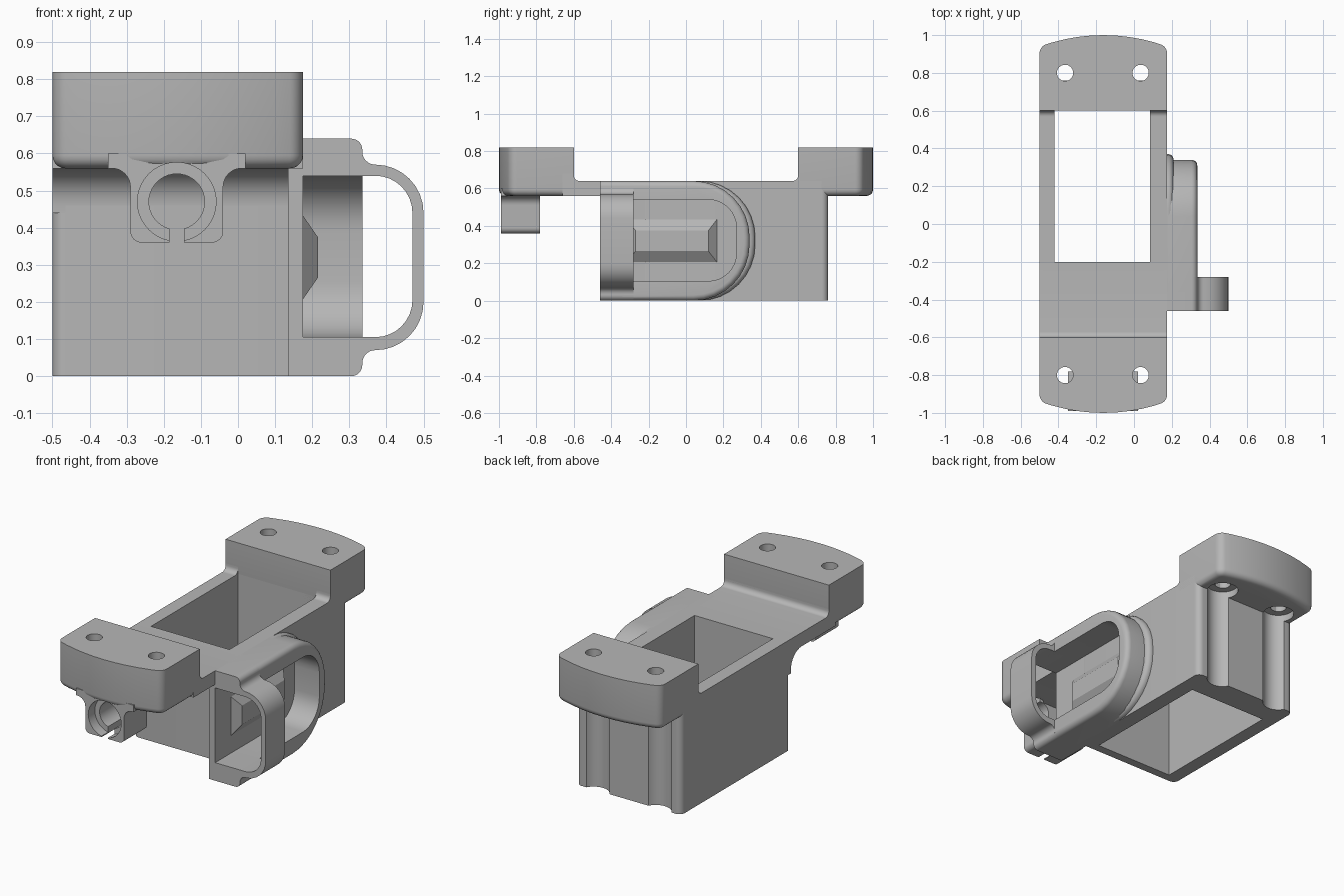
import bpy, bmesh, math
from mathutils import Vector

cube = bpy.data.objects.get("Cube")
if cube:
    bpy.data.objects.remove(cube, do_unlink=True)

grey = bpy.data.materials.new("plain grey")
grey.use_nodes = True
grey.diffuse_color = (0.47, 0.47, 0.47, 1)
for node in grey.node_tree.nodes:
    if node.type == 'BSDF_PRINCIPLED':
        node.inputs["Base Color"].default_value = grey.diffuse_color

LEFT, RIGHT, MID = -0.5, 0.175, -0.165
AXES = {
    'x': lambda u, v, d: (d, u, v),
    'y': lambda u, v, d: (u, d, v),
    'z': lambda u, v, d: (u, v, d),
}


def rounded(points, steps=8):
    """Outline whose corners (u, v, radius) are replaced by arcs."""
    out = []
    for i, p in enumerate(points):
        here = Vector(p[:2])
        if len(p) < 3:
            out.append(here)
            continue
        a = (Vector(points[i - 1][:2]) - here).normalized()
        b = (Vector(points[(i + 1) % len(points)][:2]) - here).normalized()
        half = a.angle(b) / 2
        radius = p[2]
        centre = here + (a + b).normalized() * radius / math.sin(half)
        start = here + a * radius / math.tan(half) - centre
        end = here + b * radius / math.tan(half) - centre
        total = start.angle(end)
        for k in range(steps + 1):
            t = k / steps
            w = (start * math.sin((1 - t) * total) + end * math.sin(t * total)) / math.sin(total)
            out.append(centre + w)
    return out


def prism(name, points, axis, low, high, soft=0, soft_end='high'):
    """Extrude an outline along an axis, optionally rounding one end's rim."""
    place = AXES[axis]
    outline = rounded(points)
    bm = bmesh.new()
    caps = []
    for d in (low, high):
        caps.append([bm.verts.new(place(p[0], p[1], d)) for p in outline])
    faces = [bm.faces.new(c) for c in caps]
    n = len(outline)
    for i in range(n):
        j = (i + 1) % n
        bm.faces.new((caps[0][i], caps[0][j], caps[1][j], caps[1][i]))
    bmesh.ops.recalc_face_normals(bm, faces=bm.faces)
    if soft:
        rim = faces[soft_end == 'high'].edges
        bmesh.ops.bevel(bm, geom=list(rim), offset=soft, segments=5, profile=0.5,
                        affect='EDGES', clamp_overlap=False)
    mesh = bpy.data.meshes.new(name)
    bm.to_mesh(mesh)
    bm.free()
    mesh.materials.append(grey)
    obj = bpy.data.objects.new(name, mesh)
    bpy.context.scene.collection.objects.link(obj)
    return obj


def box(u0, u1, v0, v1, r=None):
    corners = [(u0, v0), (u1, v0), (u1, v1), (u0, v1)]
    return [c + (r,) for c in corners] if r else corners


def circle(u, v, r, sides=40):
    return [(u + r * math.cos(math.tau * i / sides), v + r * math.sin(math.tau * i / sides))
            for i in range(sides)]


def activate(obj):
    bpy.ops.object.select_all(action='DESELECT')
    obj.select_set(True)
    bpy.context.view_layer.objects.active = obj


def cut(obj, *cutter):
    tool = prism("cutter", *cutter)
    tool.hide_render = True
    mod = obj.modifiers.new("cut", 'BOOLEAN')
    mod.operation = 'DIFFERENCE'
    mod.solver = 'EXACT'
    mod.object = tool
    activate(obj)
    bpy.ops.object.modifier_apply(modifier=mod.name)
    bpy.data.objects.remove(tool, do_unlink=True)


parts = []
HOLES = (-0.365, 0.035)

# Open rectangular housing with screw grooves down its back
housing = prism("housing", box(LEFT, RIGHT, -0.25, 0.76, 0.035), 'z', 0, 0.64)
cut(housing, box(-0.42, 0.085, -0.2, 0.6), 'z', -0.1, 0.9)
for x in HOLES:
    cut(housing, circle(x, 0.8, 0.085), 'z', -0.1, 0.6)
parts.append(housing)

# Bridge plate with fillets to the housing and the front flange
parts.append(prism("bridge_plate", [
    (-0.66, 0.56), (-0.25, 0.56, 0.1), (-0.25, 0.44), (-0.22, 0.44), (-0.22, 0.64),
    (-0.6, 0.64, 0.03), (-0.6, 0.68), (-0.66, 0.68)], 'x', LEFT, RIGHT))

# Small fillets on the housing walls beside the back flange
for side, x0, x1 in (("right", LEFT, -0.42), ("left", 0.085, RIGHT)):
    parts.append(prism(side + "_wall_fillet", [
        (0.61, 0.63), (0.56, 0.63), (0.56, 0.64), (0.6, 0.64, 0.03),
        (0.6, 0.68), (0.61, 0.68)], 'x', x0, x1))

# Mounting flanges with bowed ends and two screw holes each
flanges = {}
half = (RIGHT - LEFT) / 2
middle = (RIGHT + LEFT) / 2
for name, s in (("front_flange", -1), ("back_flange", 1)):
    bow = []
    for i in range(11):
        t = 1 - i / 5
        p = (middle + half * t, s * (1 - 0.06 * t * t))
        bow.append(p + (0.05,) if i in (0, 10) else p)
    outline = [(LEFT, s * 0.6), (RIGHT, s * 0.6)] + bow
    flange = prism(name, outline, 'z', 0.56, 0.82, 0.035, 'low')
    for x in HOLES:
        cut(flange, circle(x, s * 0.8, 0.043), 'z', 0.4, 1)
    flanges[name] = flange
    parts.append(flange)
for x in HOLES:
    cut(flanges["back_flange"], circle(x, 0.8, 0.085), 'z', 0.4, 0.6)

# Split ring clip hanging under the front flange
clip = prism("ring_clip", [
    (-0.35, 0.6), (-0.35, 0.56), (-0.29, 0.56, 0.05), (-0.29, 0.36, 0.03),
    (-0.04, 0.36, 0.03), (-0.04, 0.56, 0.05), (0.02, 0.56), (0.02, 0.6)],
    'y', -0.99, -0.78)
cut(clip, circle(MID, 0.47, 0.075), 'y', -1.1, -0.7)
cut(clip, box(MID - 0.02, MID + 0.02, 0.3, 0.42), 'y', -1.1, -0.7)
for part in (clip, flanges["front_flange"]):
    cut(part, circle(MID, 0.47, 0.106), 'y', -1.1, -0.93)
parts.append(clip)

# Side guard: base plate, flared foot and round-ended wall
parts.append(prism("guard_base", box(-0.46, -0.22, 0, 0.64), 'x', 0.135, RIGHT))


def round_end(front, back, low, high, r):
    return [(front, low), (back, low, r), (back, high, r), (front, high)]


window = round_end(-0.7, 0.27, 0.105, 0.54, 0.15)
for name, back, top, soft in (("guard_foot", 0.37, 0.21, 0.03), ("guard_wall", 0.34, 0.335, 0.03)):
    wall = prism(name, round_end(-0.36, back, 0, 0.64, 0.3), 'x', 0.17, top, soft)
    cut(wall, window, 'x', 0.1, 0.7)
    parts.append(wall)

# Outer loop at the front of the guard
loop = prism("guard_loop", [
    (RIGHT, 0.64), (0.335, 0.64, 0.03), (0.335, 0.57, 0.035), (0.5, 0.57, 0.13),
    (0.5, 0.07, 0.13), (0.335, 0.07, 0.035), (0.335, 0, 0.03), (RIGHT, 0)],
    'y', -0.46, -0.28)
cut(loop, [(0.1, 0.105), (0.47, 0.105, 0.1), (0.47, 0.54, 0.1), (0.1, 0.54)], 'y', -0.6, -0.1)
parts.append(loop)

# Raised rail with slanted ends inside the guard
rail = prism("guard_rail", [(0.17, 0.2), (0.215, 0.265), (0.215, 0.375), (0.17, 0.44)],
             'y', -0.32, 0.17)
for v in rail.data.vertices:
    if v.co.x > 0.2:
        v.co.y += -0.05 if v.co.y > 0 else 0.05
parts.append(rail)

for part in parts:
    activate(part)
    bpy.ops.object.shade_smooth_by_angle(angle=math.radians(30))
